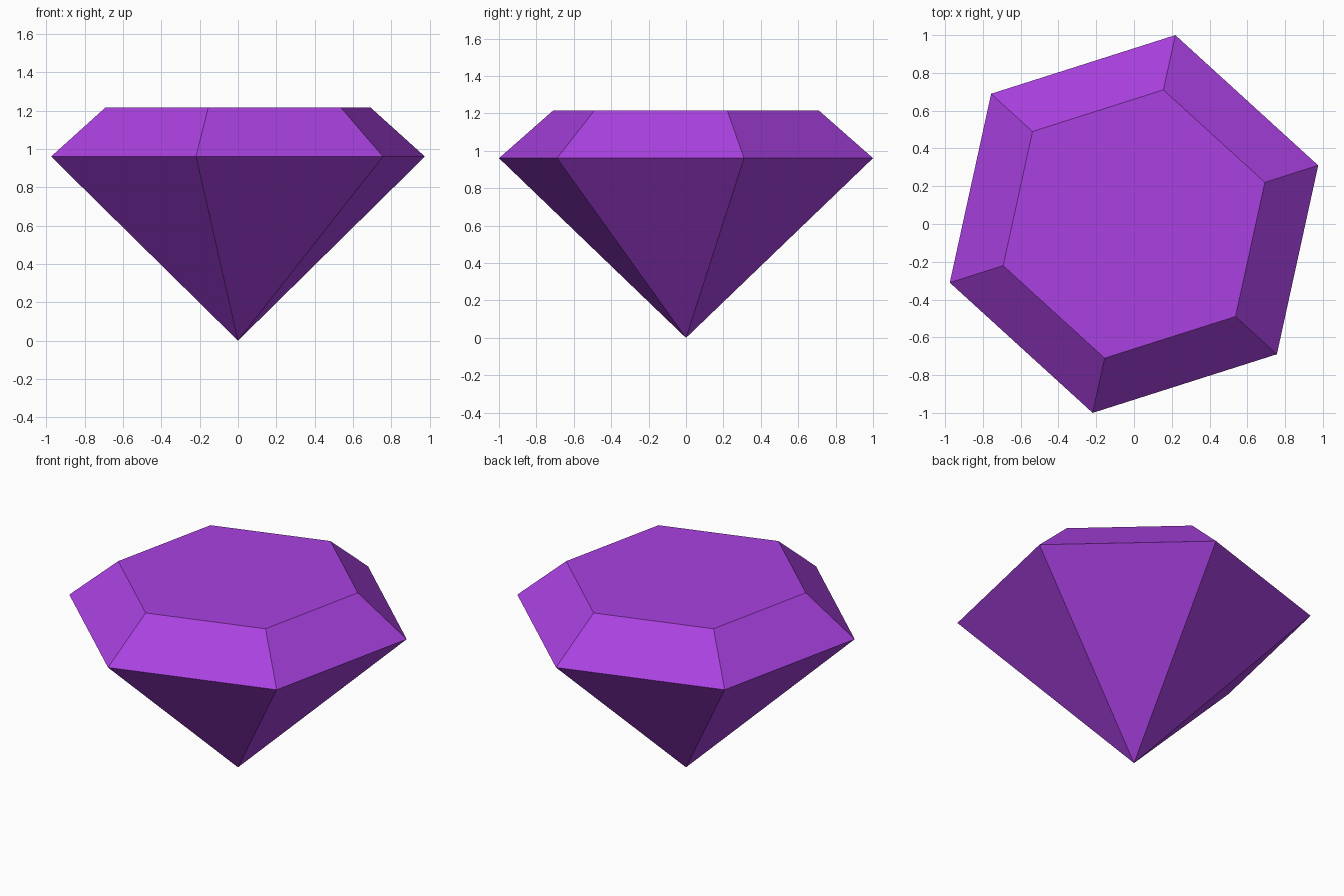
import bpy, bmesh
from math import radians, cos, sin

if "Cube" in bpy.data.objects:
    bpy.data.objects.remove(bpy.data.objects["Cube"])

SIDES = 6
PHASE = radians(17.65)
GIRDLE_R, GIRDLE_Z = 1.0235, 0.961
TABLE_R, TABLE_Z = 0.727, 1.216

purple = bpy.data.materials.new("gem purple")
purple.diffuse_color = (0.4, 0.053, 0.75, 1)
purple.use_nodes = True
purple.node_tree.nodes["Principled BSDF"].inputs["Base Color"].default_value = purple.diffuse_color

bm = bmesh.new()


def ring(radius, z):
    """Regular polygon of vertices at height z."""
    angles = [PHASE + radians(360 / SIDES * i) for i in range(SIDES)]
    return [bm.verts.new((radius * cos(a), radius * sin(a), z)) for a in angles]


# Bottom point, widest ring and flat top ring
tip = bm.verts.new((0, 0, 0))
girdle = ring(GIRDLE_R, GIRDLE_Z)
table = ring(TABLE_R, TABLE_Z)

# Lower facets, sloping upper facets and flat top
for i in range(SIDES):
    j = (i + 1) % SIDES
    bm.faces.new((tip, girdle[j], girdle[i]))
    bm.faces.new((girdle[i], girdle[j], table[j], table[i]))
bm.faces.new(table)
bmesh.ops.recalc_face_normals(bm, faces=bm.faces[:])

mesh = bpy.data.meshes.new("gemstone")
bm.to_mesh(mesh)
bm.free()
mesh.materials.append(purple)
gem = bpy.data.objects.new("gemstone", mesh)
bpy.context.collection.objects.link(gem)
